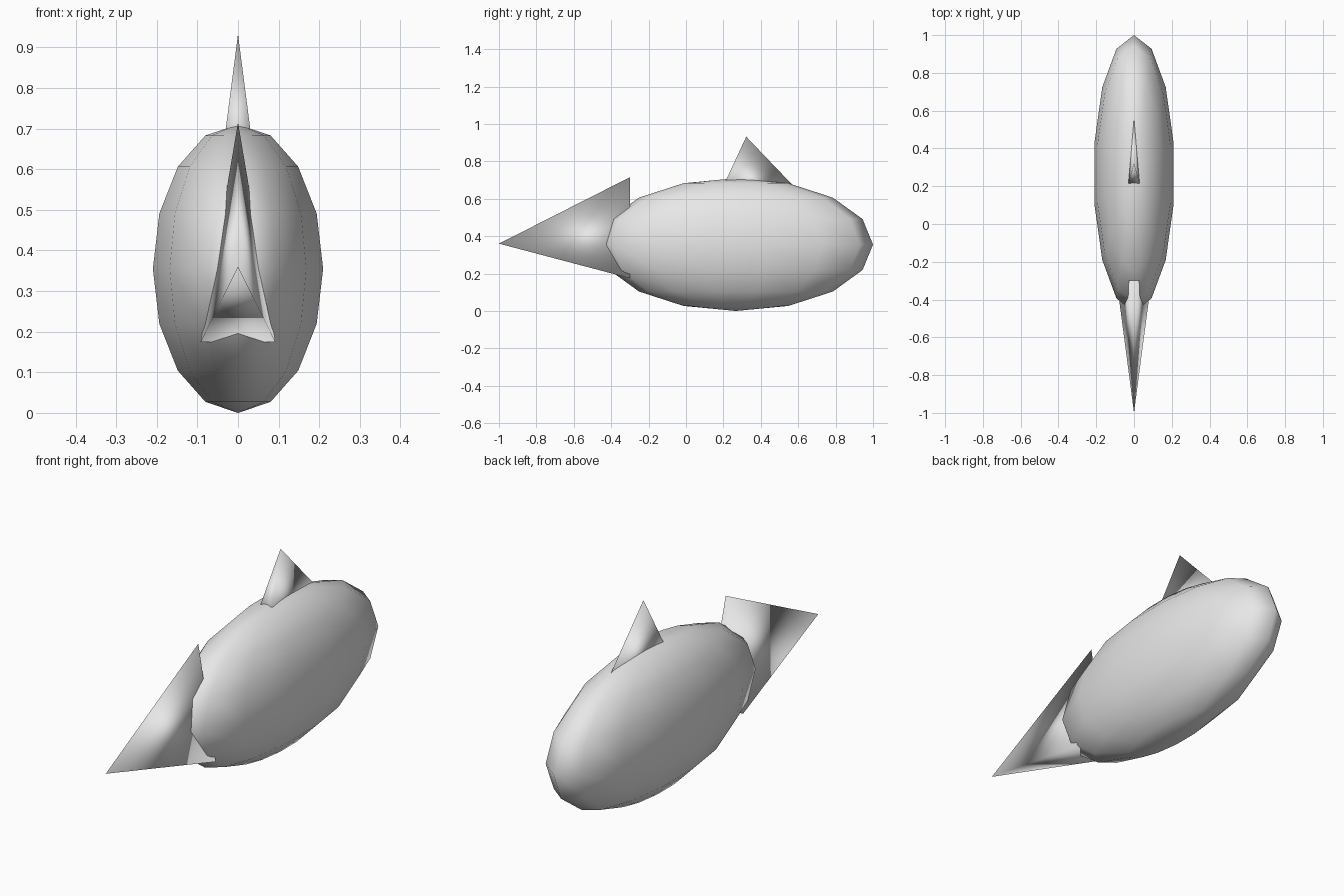
import bpy
import bmesh
from mathutils import Matrix

old = bpy.data.objects.get("Cube")
if old:
    bpy.data.objects.remove(old, do_unlink=True)

# Single plain grey
GREY = (0.8, 0.8, 0.8, 1.0)
grey = bpy.data.materials.new("plain_grey")
grey.use_nodes = True
grey.diffuse_color = GREY
for node in grey.node_tree.nodes:
    if node.type == 'BSDF_PRINCIPLED':
        node.inputs["Base Color"].default_value = GREY


def finish(bm, name):
    """Turn a bmesh into a smooth-shaded grey object."""
    bmesh.ops.recalc_face_normals(bm, faces=bm.faces)
    for face in bm.faces:
        face.smooth = True
    mesh = bpy.data.meshes.new(name)
    bm.to_mesh(mesh)
    bm.free()
    mesh.materials.append(grey)
    obj = bpy.data.objects.new(name, mesh)
    bpy.context.collection.objects.link(obj)
    return obj


def three_sided_spike(name, tip, ridge, corner):
    """Spike with one ridge on the centre plane and a mirrored pair of corners."""
    x, y, z = corner
    bm = bmesh.new()
    apex = bm.verts.new(tip)
    base = [bm.verts.new(p) for p in (ridge, (x, y, z), (-x, y, z))]
    bm.faces.new(base)
    for i in range(3):
        bm.faces.new((apex, base[i], base[(i + 1) % 3]))
    return finish(bm, name)


# Body: stretched low-poly ball
bm = bmesh.new()
bmesh.ops.create_uvsphere(
    bm, u_segments=14, v_segments=8, radius=1.0,
    matrix=Matrix.Translation((0, 0.267, 0.355)) @ Matrix.Diagonal((0.215, 0.733, 0.355, 1)))
finish(bm, "body")

# Tail spike, opening towards the body
three_sided_spike("tail", (0, -1, 0.36), (0, -0.3, 0.715), (0.092, -0.3, 0.175))

# Fin on the back, its base sunk into the body
three_sided_spike("back_fin", (0, 0.322, 0.932), (0, 0.64, 0.60), (0.043, 0.168, 0.60))
